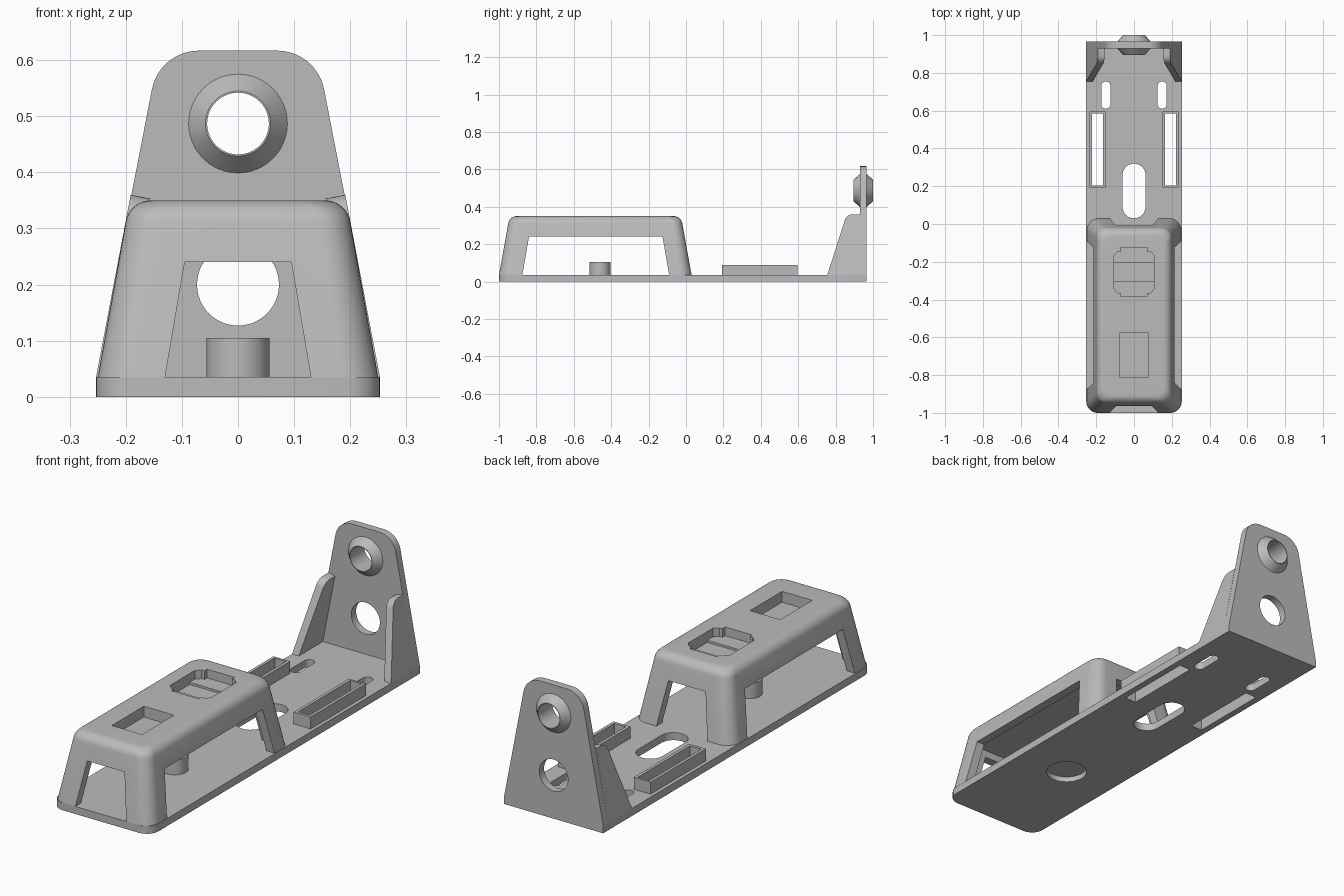
import bpy, bmesh, math
from math import sin, cos, pi, radians

if "Cube" in bpy.data.objects:
    bpy.data.objects.remove(bpy.data.objects["Cube"])

GREY = (0.5, 0.5, 0.5, 1)
mat = bpy.data.materials.new("matte grey")
mat.use_nodes = True
mat.diffuse_color = GREY
mat.node_tree.nodes["Principled BSDF"].inputs["Base Color"].default_value = GREY

FLOOR = 0.035   # top of the base plate
SLOPE = 0.18    # lean of the cover and bracket sides


def loft(name, rings):
    """Solid skinned through rings of equal point count, capped at both ends."""
    bm = bmesh.new()
    vs = [[bm.verts.new(p) for p in ring] for ring in rings]
    n = len(vs[0])
    for a, b in zip(vs, vs[1:]):
        for i in range(n):
            j = (i + 1) % n
            bm.faces.new((a[i], a[j], b[j], b[i]))
    bm.faces.new(vs[0][::-1])
    bm.faces.new(vs[-1])
    bmesh.ops.recalc_face_normals(bm, faces=bm.faces)
    me = bpy.data.meshes.new(name)
    bm.to_mesh(me)
    bm.free()
    me.materials.append(mat)
    ob = bpy.data.objects.new(name, me)
    bpy.context.collection.objects.link(ob)
    return ob


def prism(name, pts, axis, lo, hi):
    """Extrude a 2D outline along an axis."""
    place = {"x": lambda p, d: (d, p[0], p[1]),
             "y": lambda p, d: (p[0], d, p[1]),
             "z": lambda p, d: (p[0], p[1], d)}[axis]
    return loft(name, [[place(p, d) for p in pts] for d in (lo, hi)])


def arc(cx, cy, r, a0, a1, n=8):
    return [(cx + r * cos(radians(a0 + (a1 - a0) * i / n)),
             cy + r * sin(radians(a0 + (a1 - a0) * i / n))) for i in range(n + 1)]


def circle(cx, cy, r, n=48):
    return arc(cx, cy, r, 0, 360 * (n - 1) / n, n - 1)


def rounded(x0, x1, y0, y1, r):
    return (arc(x1 - r, y0 + r, r, -90, 0) + arc(x1 - r, y1 - r, r, 0, 90)
            + arc(x0 + r, y1 - r, r, 90, 180) + arc(x0 + r, y0 + r, r, 180, 270))


def box(x0, x1, y0, y1):
    return [(x0, y0), (x1, y0), (x1, y1), (x0, y1)]


def slot(cx, r, y0, y1):
    return arc(cx, y1 - r, r, 0, 180, 12) + arc(cx, y0 + r, r, 180, 360, 12)


def cut(target, cutters):
    """Subtract the cutters, then discard them."""
    bpy.context.view_layer.objects.active = target
    for c in cutters:
        m = target.modifiers.new("cut", "BOOLEAN")
        m.operation, m.solver, m.object = "DIFFERENCE", "EXACT", c
        bpy.ops.object.modifier_apply(modifier=m.name)
        bpy.data.objects.remove(c)


parts = []

# Base plate: rounded front corners, slots and a blind round recess underneath
W = 0.253
outline = (arc(-W + 0.06, -0.94, 0.06, 180, 270) + arc(W - 0.06, -0.94, 0.06, 270, 360)
           + [(W, 0.965), (-W, 0.965)])
base = prism("base_plate", outline, "z", 0, FLOOR)
cutters = [prism("cutter", slot(0, 0.061, 0.03, 0.32), "z", -0.1, 0.2),
           prism("cutter", circle(0, -0.47, 0.09), "z", -0.1, 0.025)]
for s in (-1, 1):
    cutters.append(prism("cutter", slot(s * 0.149, 0.024, 0.61, 0.755), "z", -0.1, 0.2))
    cutters.append(prism("cutter", box(s * 0.193 - 0.029, s * 0.193 + 0.029, 0.205, 0.585),
                         "z", -0.1, 0.2))
cut(base, cutters)
parts.append(base)

# Raised collars around the rectangular slots
for s, side in ((-1, "right"), (1, "left")):
    c = s * 0.193
    collar = prism(side + "_slot_collar", box(c - 0.043, c + 0.043, 0.192, 0.595), "z", FLOOR, 0.09)
    cut(collar, [prism("cutter", box(c - 0.029, c + 0.029, 0.205, 0.585), "z", 0, 0.2)])
    parts.append(collar)

# Round post under the cover
parts.append(prism("post", circle(0, -0.46, 0.056), "z", FLOOR, 0.105))


# Cover: tapered rounded box on four legs
def cover_ring(z, inset, r):
    return [(x, y, z) for x, y in rounded(-0.25 + inset, 0.25 - inset, -1 + inset, 0.03 + inset * -1, r)]


R = 0.045
TOP = 0.35
start = SLOPE * (TOP - R + R * sin(radians(10)) - FLOOR)
rings = [cover_ring(FLOOR, 0, 0.065)]
for i in range(9):
    a = radians(10 + 10 * i)
    rings.append(cover_ring(TOP - R + R * sin(a), start + R * (cos(radians(10)) - cos(a)), 0.055))
cover = loft("cover", rings)
WALL = 0.042
inner = loft("cutter", [cover_ring(z, WALL + SLOPE * (z - FLOOR), 0.03) for z in (0.0, 0.27)])


def taper(mid, low, high):
    k = (low - high) / (0.24 - FLOOR)
    e = low + k * 0.03
    return [(mid - e, FLOOR - 0.03), (mid + e, FLOOR - 0.03), (mid + high, 0.24), (mid - high, 0.24)]


switch = [(0.105, 0.09), (0.085, 0.11), (0.07, 0.11), (0.07, 0.13)]
switch = switch + [(-x, y) for x, y in switch[::-1]]
switch = switch + [(-x, -y) for x, y in switch]
switch = [(x, y - 0.255) for x, y in switch]
cut(cover, [inner,
            prism("cutter", taper(-0.4825, 0.3925, 0.357), "x", -0.5, 0.5),
            prism("cutter", taper(0, 0.13, 0.095), "y", -1.5, 0.5),
            prism("cutter", box(-0.077, 0.077, -0.81, -0.577), "z", 0.3, 0.5),
            prism("cutter", switch, "z", 0.31, 0.5),
            prism("cutter", box(-0.105, 0.105, -0.305, -0.203), "z", 0.3, 0.5)])
parts.append(cover)

# Upright bracket with two holes
outline = ([(-W, FLOOR), (W, FLOOR)] + arc(0.07, 0.532, 0.085, 10, 90)
           + arc(-0.07, 0.532, 0.085, 90, 170))
bracket = prism("upright_bracket", outline, "y", 0.93, 0.965)
BORE = 0.487
cut(bracket, [prism("cutter", circle(0, 0.2, 0.073), "y", 0.8, 1.1),
              prism("cutter", circle(0, BORE, 0.055), "y", 0.8, 1.1)])
parts.append(bracket)

# Conical boss on both sides of the bracket
boss = loft("conical_boss", [[(x, y, z) for x, z in circle(0, BORE, r)]
                             for y, r in ((0.895, 0.058), (0.93, 0.088), (0.965, 0.088), (1.0, 0.058))])
cut(boss, [prism("cutter", circle(0, BORE, 0.055), "y", 0.8, 1.1)])
parts.append(boss)

# Leaning gussets beside the bracket
profile = [(0.93, FLOOR), (0.755, FLOOR)] + arc(0.892, 0.315, 0.045, 162, 90) + [(0.93, 0.36)]
for s, side in ((-1, "right"), (1, "left")):
    parts.append(loft(side + "_gusset", [
        [(s * (W - 0.19 * (z - FLOOR) - t), y, z - (0.19 * t if z > 0.1 else 0)) for y, z in profile]
        for t in (0, 0.035)]))

# Smooth the curved faces and keep the creases
for ob in parts:
    bpy.ops.object.select_all(action="DESELECT")
    ob.select_set(True)
    bpy.context.view_layer.objects.active = ob
    bpy.ops.object.shade_smooth_by_angle(angle=radians(30))
